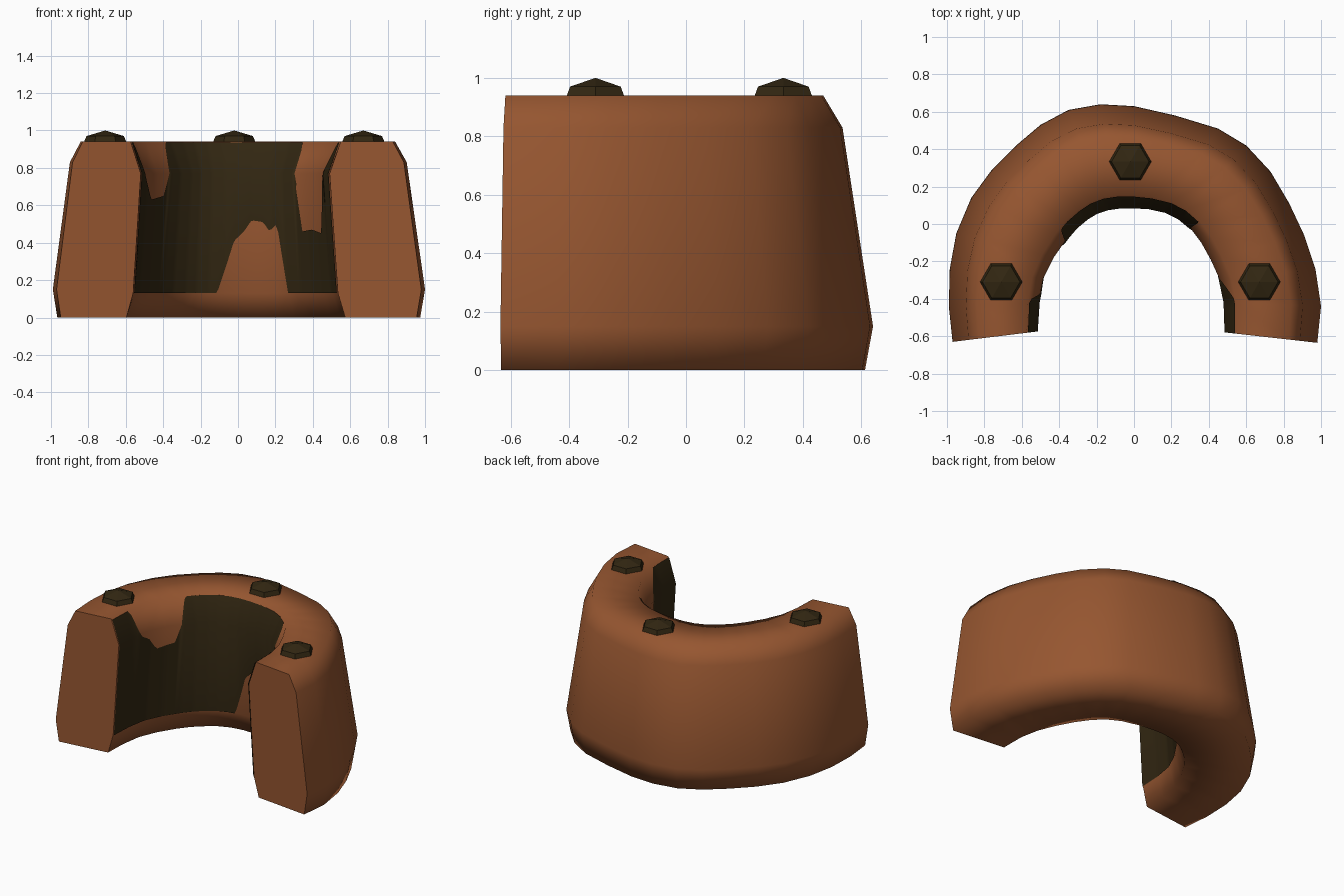
import bpy
import bmesh
from mathutils import Vector

if "Cube" in bpy.data.objects:
    bpy.data.objects.remove(bpy.data.objects["Cube"], do_unlink=True)


def make_material(name, colour):
    mat = bpy.data.materials.new(name)
    mat.use_nodes = True
    mat.diffuse_color = colour
    mat.node_tree.nodes["Principled BSDF"].inputs["Base Color"].default_value = colour
    return mat


def finish(bm, name, mat):
    mesh = bpy.data.meshes.new(name)
    bm.to_mesh(mesh)
    bm.free()
    mesh.materials.append(mat)
    obj = bpy.data.objects.new(name, mesh)
    bpy.context.collection.objects.link(obj)
    return obj


def interpolate(keys, value):
    """Piecewise linear lookup, held constant beyond both ends."""
    if value <= keys[0][0]:
        return keys[0][1]
    for (a, fa), (b, fb) in zip(keys, keys[1:]):
        if value <= b:
            return fa + (fb - fa) * (value - a) / (b - a)
    return keys[-1][1]


rust = make_material("rust brown", (0.305, 0.093, 0.03, 1))
dark = make_material("dark umber", (0.032, 0.02, 0.006, 1))

# Horseshoe guide paths, from the right end round the back to the left end
outer_path = [(-.97, -.63), (-.99, -.44), (-.985, -.24), (-.95, -.05), (-.87, .14),
              (-.76, .29), (-.63, .42), (-.5, .53), (-.35, .61), (-.18, .64),
              (0, .63), (.22, .58), (.45, .51), (.6, .42), (.73, .28),
              (.83, .11), (.91, -.06), (.97, -.24), (1, -.44), (.98, -.635)]
inner_path = [(-.52, -.575), (-.51, -.42), (-.485, -.29), (-.43, -.18), (-.36, -.08),
              (-.31, -.02), (-.25, .03), (-.2, .06), (-.14, .08), (-.07, .09),
              (0, .09), (.08, .085), (.17, .065), (.24, .03), (.3, -.02),
              (.36, -.1), (.41, -.19), (.46, -.3), (.485, -.42), (.49, -.58)]
last = len(outer_path) - 1

# Cross-section: fraction of the way from inner to outer path, and height
section = [(.17, 0), (.09, .13), (0, .77), (.12, .94),
           (.69, .94), (.81, .83), (1, .15), (.95, 0)]
wall_keys = [(z, t) for t, z in section[:4]]


def path_point(path, s):
    i = min(int(s), last - 1)
    return Vector(path[i]).lerp(Vector(path[i + 1]), s - i)


def block_point(s, t, z):
    p = path_point(inner_path, s).lerp(path_point(outer_path, s), t)
    return Vector((p.x, p.y, z))


# Horseshoe block, smooth along its length with crisp flat ends
bm = bmesh.new()
rings = [[bm.verts.new(block_point(s, t, z)) for t, z in section]
         for s in range(last + 1)]
for a, b in zip(rings, rings[1:]):
    for k in range(len(section)):
        n = (k + 1) % len(section)
        bm.faces.new((a[k], a[n], b[n], b[k])).smooth = True
for ring in (rings[0], rings[-1]):
    cap = bm.faces.new(ring)
    for edge in cap.edges:
        edge.smooth = False
bmesh.ops.recalc_face_normals(bm, faces=bm.faces)
finish(bm, "horseshoe_block", rust)

# Dark worn lining on the inner wall, with ragged upper and lower edges
top_edge = [(-.507, .935), (-.5, .76), (-.46, .63), (-.395, .65), (-.34, .935),
            (.3, .935), (.305, .75), (.33, .46), (.38, .47), (.43, .45),
            (.455, .76), (.48, .935)]
bottom_edge = [(-.1, .13), (-.02, .41), (.03, .46), (.07, .52), (.13, .51),
               (.16, .46), (.2, .5), (.24, .13)]
bm = bmesh.new()
columns = []
steps = 6
for i in range(last * steps + 1):
    s = i / steps
    x = path_point(inner_path, s).x
    low, high = interpolate(bottom_edge, x), interpolate(top_edge, x)
    heights = (low, min(high, .77), high)
    columns.append([bm.verts.new(block_point(s, interpolate(wall_keys, z) - .012, z))
                    for z in heights])
for a, b in zip(columns, columns[1:]):
    for k in range(2):
        bm.faces.new((a[k], b[k], b[k + 1], a[k + 1])).smooth = True
bmesh.ops.dissolve_degenerate(bm, dist=.0005, edges=bm.edges)
finish(bm, "inner_lining", dark)

# Three hexagonal bolt heads with low pointed crowns
bolts = {"right_bolt": (-.71, -.31), "back_bolt": (-.02, .333), "left_bolt": (.67, -.31)}
for name, (x, y) in bolts.items():
    bm = bmesh.new()
    bmesh.ops.create_cone(bm, cap_ends=True, segments=6, radius1=.117,
                          radius2=.1, depth=.04)
    crown = max(bm.faces, key=lambda f: f.calc_center_median().z)
    tip = bmesh.ops.poke(bm, faces=[crown])["verts"][0]
    tip.co.z += .03
    # Turn the corners to point sideways
    corner = max(bm.verts, key=lambda v: v.co.x)
    if abs(corner.co.y) > .01:
        for v in bm.verts:
            v.co.x, v.co.y = v.co.y, -v.co.x
    bm.normal_update()
    obj = finish(bm, name, dark)
    obj.location = (x, y, .95)
